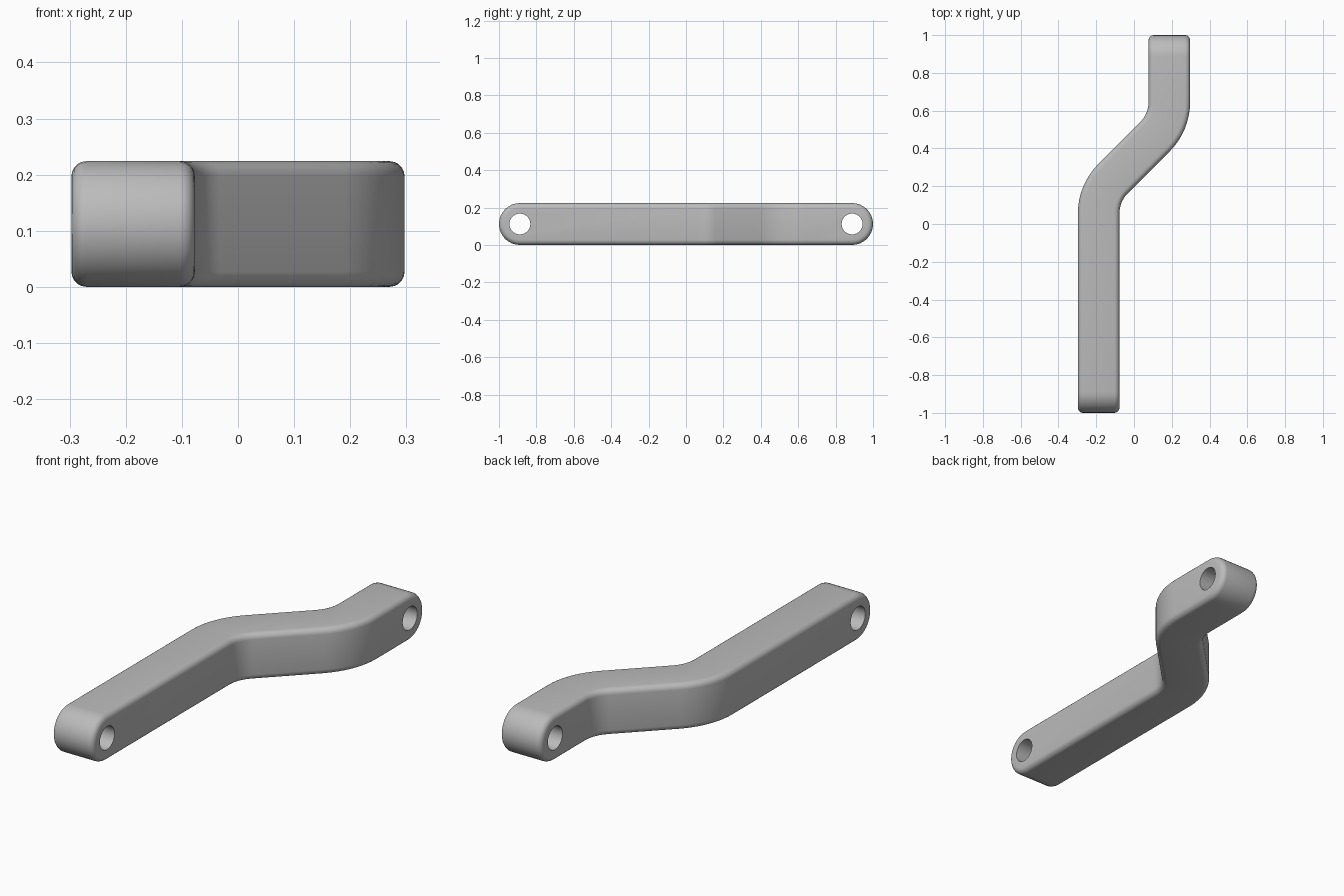
import bpy, bmesh
from math import sin, cos, pi, radians
from mathutils import Vector

cube = bpy.data.objects.get("Cube")
if cube:
    bpy.data.objects.remove(cube)

HALF = 0.11        # half width of the bar
R = 0.112          # end radius, half the height
SIDE = 0.187       # sideways offset of each straight run
BEND = 0.26        # centre line bend radius
PIN = 1 - R        # distance of each pin hole from the middle

grey = bpy.data.materials.new("satin_grey")
grey.use_nodes = True
grey.diffuse_color = (0.5, 0.5, 0.5, 1)
grey.node_tree.nodes["Principled BSDF"].inputs["Base Color"].default_value = (0.5, 0.5, 0.5, 1)

# Centre line: straight, bend, diagonal, opposite bend, straight
mid_y = 0.351
rise = 2 * SIDE + BEND * 2 * (sin(radians(45)) - 1 + cos(radians(45)))
bend_y = mid_y - rise / 2
angles = [radians(45) * i / 8 for i in range(9)]
lower = [(-SIDE + BEND * (1 - cos(a)), bend_y + BEND * sin(a), a) for a in angles]
upper = [(-x, 2 * mid_y - y, a) for x, y, a in reversed(lower)]
path = [(-SIDE, -PIN, 0)] + lower + upper + [(SIDE, PIN, 0)]

# Bar body: rows of left and right points along the top and bottom
bm = bmesh.new()


def pair(x, y, a, z):
    n = Vector((cos(a), -sin(a), 0)) * HALF
    return [bm.verts.new(Vector((x, y, z)) + n * s) for s in (-1, 1)]


top = [pair(x, y, a, 2 * R) for x, y, a in path]
bottom = [pair(x, y, a, 0) for x, y, a in path]


def round_end(x, sign):
    steps = [pi * i / 16 for i in range(1, 16)]
    return [pair(x, sign * (PIN + R * sin(t)), 0, R + R * cos(t)) for t in steps]


front = round_end(-SIDE, -1)
back = round_end(SIDE, 1)

loop = top + back + bottom[::-1] + front[::-1]
for a, b in zip(loop, loop[1:] + loop[:1]):
    bm.faces.new((a[0], a[1], b[1], b[0]))
for s in (0, 1):
    for i in range(len(path) - 1):
        bm.faces.new((top[i][s], top[i + 1][s], bottom[i + 1][s], bottom[i][s]))
    bm.faces.new([p[s] for p in [top[0]] + front + [bottom[0]]])
    bm.faces.new([p[s] for p in [top[-1]] + back + [bottom[-1]]])
bmesh.ops.recalc_face_normals(bm, faces=bm.faces)

mesh = bpy.data.meshes.new("offset_link_bar")
bm.to_mesh(mesh)
bm.free()
mesh.materials.append(grey)
bar = bpy.data.objects.new("offset_link_bar", mesh)
bpy.context.collection.objects.link(bar)

# Rounded rim edges
bevel = bar.modifiers.new("rim_rounding", "BEVEL")
bevel.width = 0.027
bevel.segments = 5
bevel.limit_method = "ANGLE"
bevel.angle_limit = radians(50)

# Pin holes through both ends
cutters = []
for sign, name in ((-1, "front_hole_cutter"), (1, "back_hole_cutter")):
    bpy.ops.mesh.primitive_cylinder_add(vertices=24, radius=0.056, depth=0.5,
                                        location=(sign * SIDE, sign * PIN, R),
                                        rotation=(0, pi / 2, 0))
    cutter = bpy.context.object
    cutter.name = name
    cutter.hide_render = True
    cutter.data.materials.append(grey)
    cutters.append(cutter)
    cut = bar.modifiers.new(name, "BOOLEAN")
    cut.operation = "DIFFERENCE"
    cut.solver = "EXACT"
    cut.object = cutter

bpy.ops.object.select_all(action="DESELECT")
bar.select_set(True)
bpy.context.view_layer.objects.active = bar
for m in list(bar.modifiers):
    bpy.ops.object.modifier_apply(modifier=m.name)
for c in cutters:
    bpy.data.objects.remove(c)
bpy.ops.object.shade_smooth_by_angle(angle=radians(35))
